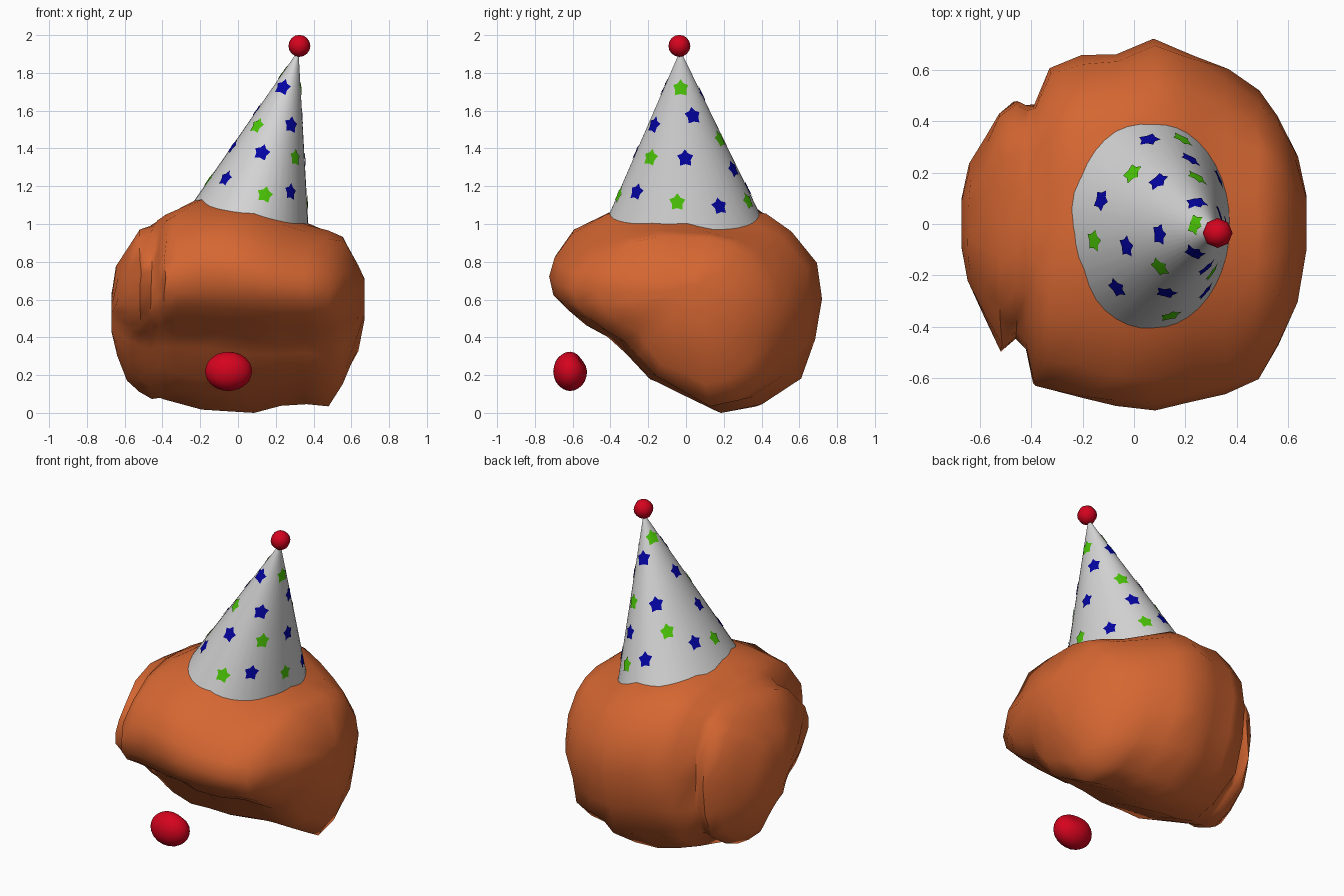
import bpy, bmesh, math, random
from mathutils import Vector, noise

random.seed(4)
cube = bpy.data.objects.get("Cube")
if cube:
    bpy.data.objects.remove(cube, do_unlink=True)


def material(name, colour):
    m = bpy.data.materials.new(name)
    m.use_nodes = True
    m.diffuse_color = (*colour, 1)
    m.node_tree.nodes["Principled BSDF"].inputs["Base Color"].default_value = (*colour, 1)
    return m


ORANGE = material("hair orange", (0.67, 0.135, 0.032))
WHITE = material("hat white", (0.65, 0.65, 0.65))
RED = material("bright red", (0.66, 0.001, 0.013))
BLUE = material("star blue", (0.001, 0.001, 0.36))
GREEN = material("star green", (0.07, 0.56, 0.002))


def finish(bm, name, mats, smooth=None, fix_normals=True):
    """Turn a bmesh into a scene object, optionally smooth shaded."""
    if fix_normals:
        bmesh.ops.recalc_face_normals(bm, faces=bm.faces[:])
    mesh = bpy.data.meshes.new(name)
    bm.to_mesh(mesh)
    bm.free()
    for m in mats:
        mesh.materials.append(m)
    ob = bpy.data.objects.new(name, mesh)
    bpy.context.collection.objects.link(ob)
    if smooth:
        bpy.ops.object.select_all(action='DESELECT')
        ob.select_set(True)
        bpy.context.view_layer.objects.active = ob
        bpy.ops.object.shade_smooth_by_angle(angle=math.radians(smooth))
    return ob


# Hair: a side profile (y, z) lofted across the width
profile = [(-.73, .72), (-.71, .82), (-.6, .94), (-.42, 1.05), (-.2, 1.1), (0, 1.1),
           (.2, 1.08), (.41, 1.04), (.56, .96), (.69, .79), (.73, .6), (.7, .38),
           (.6, .18), (.4, .04), (.18, 0), (0, .08), (-.2, .17), (-.31, .31),
           (-.4, .4), (-.52, .46), (-.64, .54), (-.71, .62)]
# x, front depth scale, back depth scale, lowest z, highest z
stations = [(-.67, .12, .12, .42, .62), (-.64, .3, .3, .3, .78), (-.58, .5, .46, .19, .87),
            (-.52, .68, .6, .13, .95), (-.46, .6, .67, .08, .98), (-.42, .66, .64, .08, 1.02),
            (-.385, .86, .64, .08, 1.05), (-.33, .87, .84, .06, 1.08),
            (-.2, .92, .9, .02, 1.13), (-.07, .96, .9, .01, 1.12),
            (.08, 1, 1, .01, 1.1), (.22, .95, .91, .03, 1.04), (.36, .89, .82, .05, 1),
            (.48, .79, .69, .05, .97), (.56, .65, .55, .15, .94), (.63, .42, .36, .32, .8),
            (.67, .14, .14, .5, .72)]
bm = bmesh.new()
rings = []
for x, front, back, low, high in stations:
    ring = []
    for y, z in profile:
        p = Vector((x, y * (front if y < 0 else back), low + (high - low) * z / 1.1))
        bump = noise.noise(p * 4.5) * .035 + random.uniform(-.008, .008)
        p += Vector((0, p.y, p.z - .58)).normalized() * bump
        p.x += random.uniform(-.008, .008) if abs(x) < .66 else 0
        p.z = max(p.z, 0)
        ring.append(bm.verts.new(p))
    rings.append(ring)
n = len(profile)
for a, b in zip(rings, rings[1:]):
    for i in range(n):
        bm.faces.new((a[i], a[(i + 1) % n], b[(i + 1) % n], b[i]))
bm.faces.new(rings[0])
bm.faces.new(rings[-1])
finish(bm, "hair", [ORANGE], smooth=60)

# Party hat: leaning cone, addressed by angle and distance from the tip
TIP = Vector((.32, -.03, 1.92))
BASE = Vector((.045, -.005, .95))
SIDE = Vector((.335, 0, -.09))
FRONT = Vector((0, .445, 0))


def on_cone(a, t, lift=0):
    edge = BASE + SIDE * math.cos(a) + FRONT * math.sin(a) - TIP
    around = FRONT * math.cos(a) - SIDE * math.sin(a)
    return TIP + edge * t + edge.cross(around).normalized() * lift


SEGMENTS = 40
bm = bmesh.new()
levels = [[bm.verts.new(on_cone(math.tau * i / SEGMENTS, t)) for i in range(SEGMENTS)]
          for t in (.015, .5, 1)]
for upper, lower in zip(levels, levels[1:]):
    for i in range(SEGMENTS):
        j = (i + 1) % SEGMENTS
        bm.faces.new((upper[i], lower[i], lower[j], upper[j]))
finish(bm, "party_hat", [WHITE], smooth=60, fix_normals=False)

# Stars: thin plates following the cone, as (degrees, distance from tip)
blue_stars = [(101, .77), (123, .49), (70, .63), (97, .24), (162, .75), (196, .58),
              (187, .36), (249, .21), (225, .75), (259, .57), (301, .39), (310, .73),
              (23, .33), (3, .54), (32, .79)]
green_stars = [(71, .8), (133, .645), (70, .47), (156, .14), (189, .78), (229, .44),
               (278, .78), (316, .55), (358, .19), (354, .76)]


def add_stars(name, places, mat):
    bm = bmesh.new()
    for degrees, t in places:
        a = math.radians(degrees)
        centre = bm.verts.new(on_cone(a, t, .004))
        girth = (FRONT * math.cos(a) - SIDE * math.sin(a)).length
        rim = []
        for k in range(10):
            r = .029 if k % 2 else .045
            phi = math.pi + math.tau * k / 10
            rim.append(bm.verts.new(on_cone(a + r * math.sin(phi) / (t * girth),
                                            t + r * math.cos(phi), .004)))
        for k in range(10):
            bm.faces.new((centre, rim[k], rim[(k + 1) % 10]))
    finish(bm, name, [mat], smooth=60, fix_normals=False)


add_stars("blue_stars", blue_stars, BLUE)
add_stars("green_stars", green_stars, GREEN)

# Pompom on the hat tip
bm = bmesh.new()
bmesh.ops.create_uvsphere(bm, u_segments=8, v_segments=8, radius=.058)
bmesh.ops.translate(bm, verts=bm.verts[:], vec=(.325, -.035, 1.943))
finish(bm, "pompom", [RED], smooth=50)

# Floating round nose, dented at the upper back
bm = bmesh.new()
bmesh.ops.create_icosphere(bm, subdivisions=3, radius=1)
dent = Vector((.2, .75, .65))
for v in bm.verts:
    v.co *= 1 - .2 * math.exp(-6 * (v.co - dent).length_squared)
    v.co = Vector((-.05 + v.co.x * .125, -.613 + v.co.y * .09, .22 + v.co.z * .104))
finish(bm, "nose", [RED], smooth=60)
